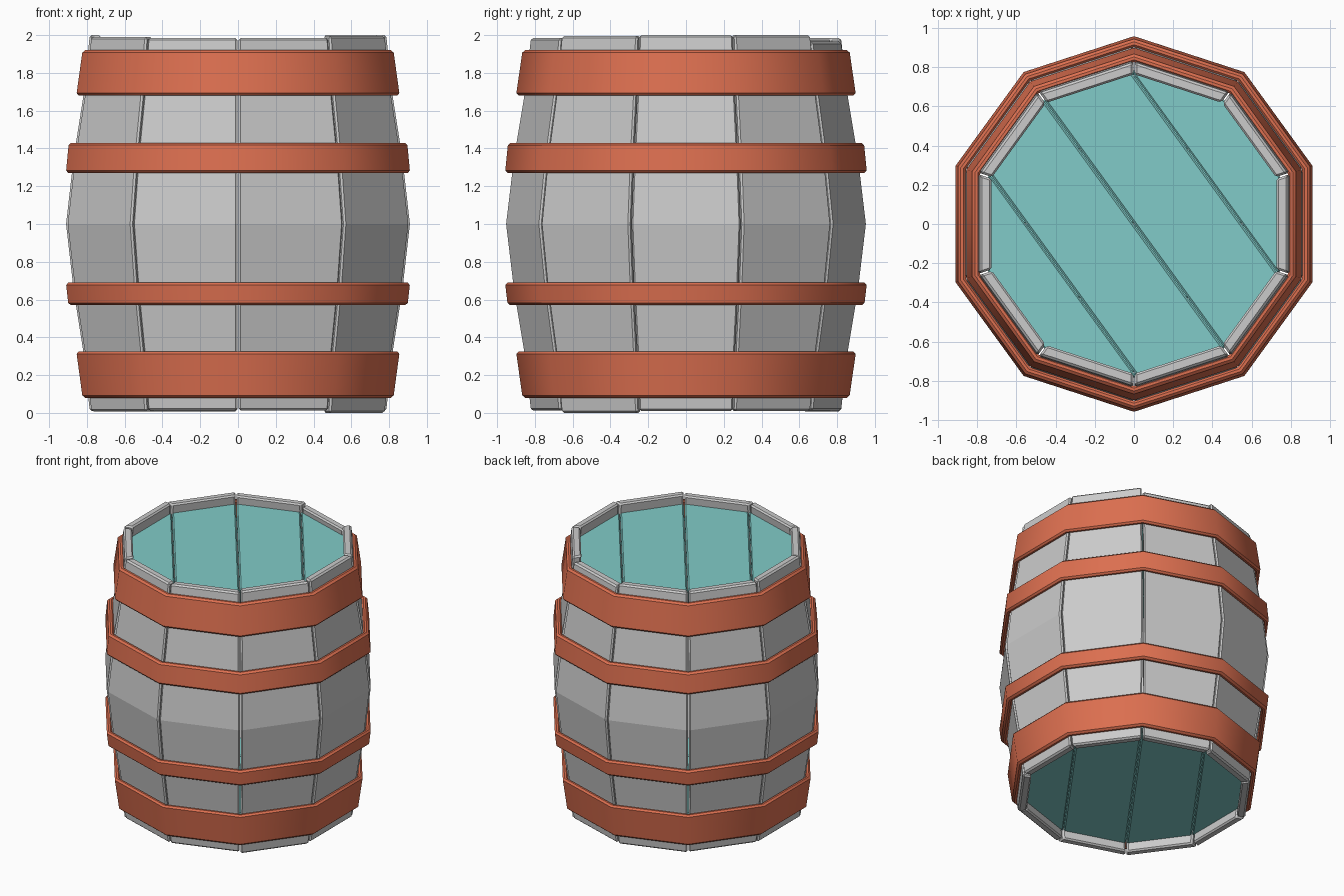
import bpy, bmesh, math
from mathutils import Vector, Matrix

if "Cube" in bpy.data.objects:
    bpy.data.objects.remove(bpy.data.objects["Cube"])

N = 10
HALF = math.pi / N
# outer corner radius of the staves along the height
PROFILE = [(0.0, 0.825), (0.33, 0.862), (0.65, 0.915), (1.0, 0.957),
           (1.35, 0.915), (1.67, 0.862), (2.0, 0.825)]


def material(name, rgb):
    m = bpy.data.materials.new(name)
    m.diffuse_color = (*rgb, 1)
    m.use_nodes = True
    m.node_tree.nodes["Principled BSDF"].inputs["Base Color"].default_value = m.diffuse_color
    return m


def finish(bm, name, mat=None, bevel=0.01, angle=45):
    bmesh.ops.recalc_face_normals(bm, faces=bm.faces)
    me = bpy.data.meshes.new(name)
    bm.to_mesh(me)
    bm.free()
    ob = bpy.data.objects.new(name, me)
    bpy.context.collection.objects.link(ob)
    if mat:
        me.materials.append(mat)
    b = ob.modifiers.new("edges", 'BEVEL')
    b.width, b.segments = bevel, 1
    b.limit_method, b.angle_limit = 'ANGLE', math.radians(angle)
    return ob


def bridge(bm, a, b):
    n = len(a)
    for i in range(n):
        bm.faces.new((a[i], a[(i + 1) % n], b[(i + 1) % n], b[i]))


# one bowed plank of the barrel wall
def stave(i, bottom, top):
    bm = bmesh.new()
    rot = Matrix.Rotation(2 * HALF * i, 4, 'Z')
    gap, thick, rings = 0.004, 0.06, []
    for z, r in PROFILE:
        z = bottom if z == 0 else top if z == 2 else z
        d = r * math.cos(HALF)
        wo = d * math.tan(HALF) - gap
        wi = (d - thick) * math.tan(HALF) - gap
        pts = [(d, -wo), (d, wo), (d - thick, wi), (d - thick, -wi)]
        rings.append([bm.verts.new(rot @ Vector((x, y, z))) for x, y in pts])
    for a, b in zip(rings, rings[1:]):
        bridge(bm, a, b)
    bm.faces.new(rings[0])
    bm.faces.new(rings[-1])
    finish(bm, f"stave_{i + 1}", bevel=0.011)


# ten-sided metal band following the slope of the wall
def hoop(name, z0, r0, z1, r1, mat):
    bm = bmesh.new()
    t = 0.042
    rings = []
    for z, r in ((z0, r0), (z1, r1), (z1, r1 - t), (z0, r0 - t)):
        rings.append([bm.verts.new((r * math.sin(2 * HALF * k), r * math.cos(2 * HALF * k), z))
                      for k in range(N)])
    for k in range(4):
        bridge(bm, rings[k], rings[(k + 1) % 4])
    ob = finish(bm, name, mat, bevel=0.013)
    bpy.ops.object.select_all(action='DESELECT')
    ob.select_set(True)
    bpy.context.view_layer.objects.active = ob
    bpy.ops.object.shade_smooth_by_angle(angle=math.radians(40))


# four boards cut from a ten-sided disc
def head(name, z, side, mat):
    normal = Vector((0.809, 0.588 * side, 0))
    cuts = [-1, -0.445, 0, 0.445, 1]
    for k in range(4):
        bm = bmesh.new()
        bmesh.ops.create_cone(bm, cap_ends=True, segments=N, radius1=0.782, radius2=0.782, depth=0.06,
                              matrix=Matrix.Translation((0, 0, z)))
        # make sure a corner lies on the y axis
        if min(abs(v.co.x) for v in bm.verts) > 0.01:
            bmesh.ops.rotate(bm, verts=bm.verts, matrix=Matrix.Rotation(HALF, 3, 'Z'))
        for off, sgn in ((cuts[k] + 0.002, -1), (cuts[k + 1] - 0.002, 1)):
            bmesh.ops.bisect_plane(bm, geom=bm.verts[:] + bm.edges[:] + bm.faces[:], dist=1e-5,
                                   plane_co=normal * off, plane_no=normal * sgn, clear_outer=True)
            bmesh.ops.holes_fill(bm, edges=[e for e in bm.edges if e.is_boundary])
        finish(bm, f"{name}_board_{k + 1}", mat, bevel=0.01)


# staves with slightly uneven ends
tops = [2.0, 2.0, 1.965, 1.985, 1.99, 2.0, 1.99, 1.985, 1.985, 1.995]
bottoms = [0.01, 0.01, 0.012, 0.008, 0.012, 0.01, 0.008, 0.012, 0.012, 0.0]
for i in range(N):
    stave(i, bottoms[i], tops[i])

# hoops
red = material("hoop_red", (0.72, 0.16, 0.08))
hoop("bottom_hoop", 0.08, 0.865, 0.325, 0.9, red)
hoop("lower_hoop", 0.57, 0.944, 0.69, 0.958, red)
hoop("upper_hoop", 1.27, 0.958, 1.43, 0.942, red)
hoop("top_hoop", 1.68, 0.9, 1.92, 0.865, red)

# barrel heads
teal = material("head_teal", (0.22, 0.6, 0.58))
head("top_head", 1.89, 1, teal)
head("bottom_head", 0.11, -1, teal)
